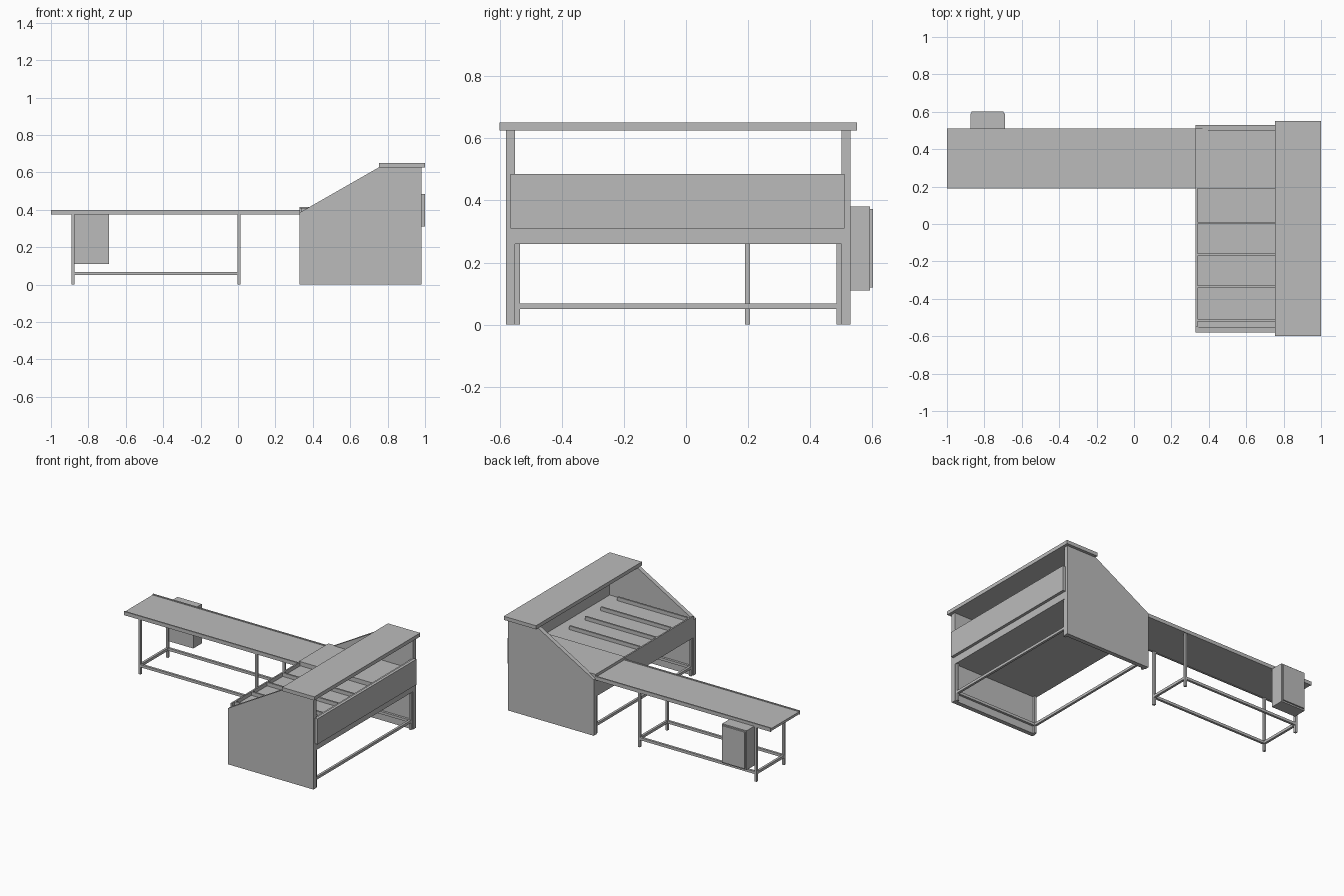
import bpy
import bmesh

old = bpy.data.objects.get("Cube")
if old:
    bpy.data.objects.remove(old, do_unlink=True)

# Single painted-metal colour
grey = bpy.data.materials.new("grey_metal")
grey.use_nodes = True
colour = (0.5, 0.5, 0.5, 1)
grey.diffuse_color = colour
grey.node_tree.nodes["Principled BSDF"].inputs["Base Color"].default_value = colour


def prism(name, profile, y0, y1):
    """Extrude an (x, z) outline from y0 to y1."""
    bm = bmesh.new()
    face = bm.faces.new([bm.verts.new((x, y0, z)) for x, z in profile])
    ext = bmesh.ops.extrude_face_region(bm, geom=[face])
    moved = [v for v in ext["geom"] if isinstance(v, bmesh.types.BMVert)]
    bmesh.ops.translate(bm, verts=moved, vec=(0, y1 - y0, 0))
    bmesh.ops.recalc_face_normals(bm, faces=bm.faces)
    mesh = bpy.data.meshes.new(name)
    bm.to_mesh(mesh)
    bm.free()
    mesh.materials.append(grey)
    obj = bpy.data.objects.new(name, mesh)
    bpy.context.collection.objects.link(obj)
    return obj


def box(name, x, y, z):
    """Box from (min, max) pairs."""
    outline = [(x[0], z[0]), (x[1], z[0]), (x[1], z[1]), (x[0], z[1])]
    return prism(name, outline, *y)


def frame(name, x, y, top, t=0.016, rail=(0.05, 0.068)):
    """Four legs joined by low rails."""
    xs = [(x[0], x[0] + t), (x[1] - t, x[1])]
    ys = [(y[0], y[0] + t), (y[1] - t, y[1])]
    for ax in xs:
        for ay in ys:
            box(name + "_leg", ax, ay, (0, top))
        box(name + "_cross_rail", ax, (ys[0][1], ys[1][0]), rail)
    for ay in ys:
        box(name + "_long_rail", (xs[0][1], xs[1][0]), ay, rail)


# Counter: sloped end panels and the shelf on top
end_outline = [(0.33, 0), (0.98, 0), (0.98, 0.625), (0.75, 0.625), (0.33, 0.385)]
prism("front_end_panel", end_outline, -0.58, -0.55)
prism("back_end_panel", end_outline, 0.5, 0.53)
box("counter_top", (0.755, 1.0), (-0.6, 0.55), (0.625, 0.65))

# Packing bin: deck, outer walls, cover plate, dividers
box("bin_deck", (0.34, 0.965), (-0.55, 0.5), (0.26, 0.385))
box("bin_inner_wall", (0.33, 0.34), (-0.55, 0.5), (0.26, 0.41))
box("bin_outer_wall", (0.965, 0.98), (-0.55, 0.5), (0.26, 0.48))
box("cover_plate", (0.98, 1.0), (-0.565, 0.51), (0.31, 0.485))
for y in (-0.515, -0.335, -0.165, 0.005):
    box("bin_divider", (0.34, 0.88), (y - 0.006, y + 0.006), (0.385, 0.41))
frame("counter_frame", (0.335, 0.975), (-0.55, 0.5), 0.26)

# Conveyor: belt with side lips, raised where it crosses the bin
box("belt", (-1.0, 0.33), (0.2, 0.5), (0.378, 0.395))
for name, y in (("front_lip", (0.19, 0.2)), ("back_lip", (0.5, 0.51))):
    box("belt_" + name, (-1.0, 0.33), y, (0.375, 0.4))
box("belt_over_bin", (0.33, 0.96), (0.19, 0.51), (0.375, 0.414))
frame("conveyor_frame", (-0.89, 0.013), (0.19, 0.505), 0.377)

# Control cabinet on the back of the conveyor
box("cabinet", (-0.875, -0.69), (0.5, 0.592), (0.11, 0.38))
box("cabinet_door", (-0.868, -0.697), (0.592, 0.602), (0.12, 0.372))
